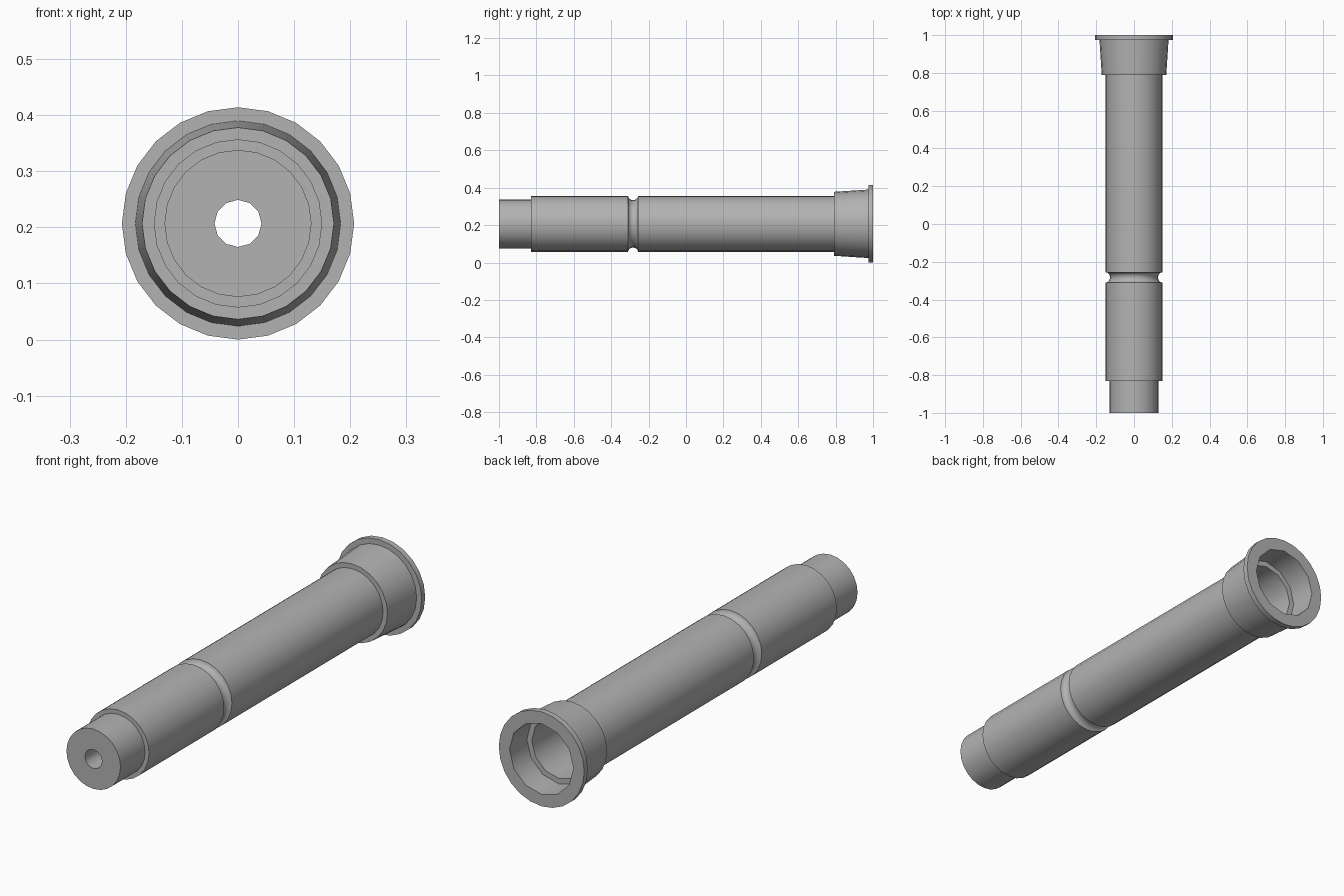
import bpy, bmesh, math

cube = bpy.data.objects.get("Cube")
if cube:
    bpy.data.objects.remove(cube, do_unlink=True)

AXIS_Z = 0.207
OUTER, INNER = 24, 12      # sides of the outside and of the bore

grey = bpy.data.materials.new("plain_grey")
grey.use_nodes = True
colour = (0.45, 0.45, 0.45, 1)
grey.diffuse_color = colour
grey.node_tree.nodes["Principled BSDF"].inputs["Base Color"].default_value = colour


def ring(bm, radius, y, sides):
    step = 2 * math.pi / sides
    return [bm.verts.new((radius * math.sin(i * step), y,
                          AXIS_Z + radius * math.cos(i * step))) for i in range(sides)]


def bridge(bm, a, b):
    """Join two rings whose side counts divide evenly."""
    n = min(len(a), len(b))
    ka, kb = len(a) // n, len(b) // n
    for i in range(n):
        edge_a = [a[(i * ka + j) % len(a)] for j in range(ka + 1)]
        edge_b = [b[(i * kb + j) % len(b)] for j in range(kb + 1)]
        bm.faces.new(edge_a + edge_b[::-1])


# Rounded groove around the shaft
groove = [(0.15 - 0.023 * math.sin(t * math.pi / 8),
           -0.283 - 0.027 * math.cos(t * math.pi / 8)) for t in range(9)]

# Outside: nose, shaft, tapered collar, end flange
outside = [(0.131, -1), (0.131, -0.83), (0.15, -0.83), *groove,
           (0.15, 0.79), (0.171, 0.79), (0.183, 0.975), (0.207, 0.975), (0.207, 1)]

# Inside: wide socket, ledge, main bore, narrow through hole
inside = [(0.155, 1), (0.155, 0.88), (0.131, 0.88), (0.131, -0.2),
          (0.042, -0.2), (0.042, -1)]

bm = bmesh.new()
rings = [ring(bm, r, y, OUTER) for r, y in outside]
rings += [ring(bm, r, y, INNER) for r, y in inside]
for a, b in zip(rings, rings[1:] + rings[:1]):
    bridge(bm, a, b)
bmesh.ops.recalc_face_normals(bm, faces=bm.faces)

mesh = bpy.data.meshes.new("hollow_shaft")
bm.to_mesh(mesh)
bm.free()
mesh.materials.append(grey)
shaft = bpy.data.objects.new("hollow_shaft", mesh)
bpy.context.collection.objects.link(shaft)

bpy.ops.object.select_all(action="DESELECT")
shaft.select_set(True)
bpy.context.view_layer.objects.active = shaft
bpy.ops.object.shade_smooth_by_angle(angle=math.radians(32))
